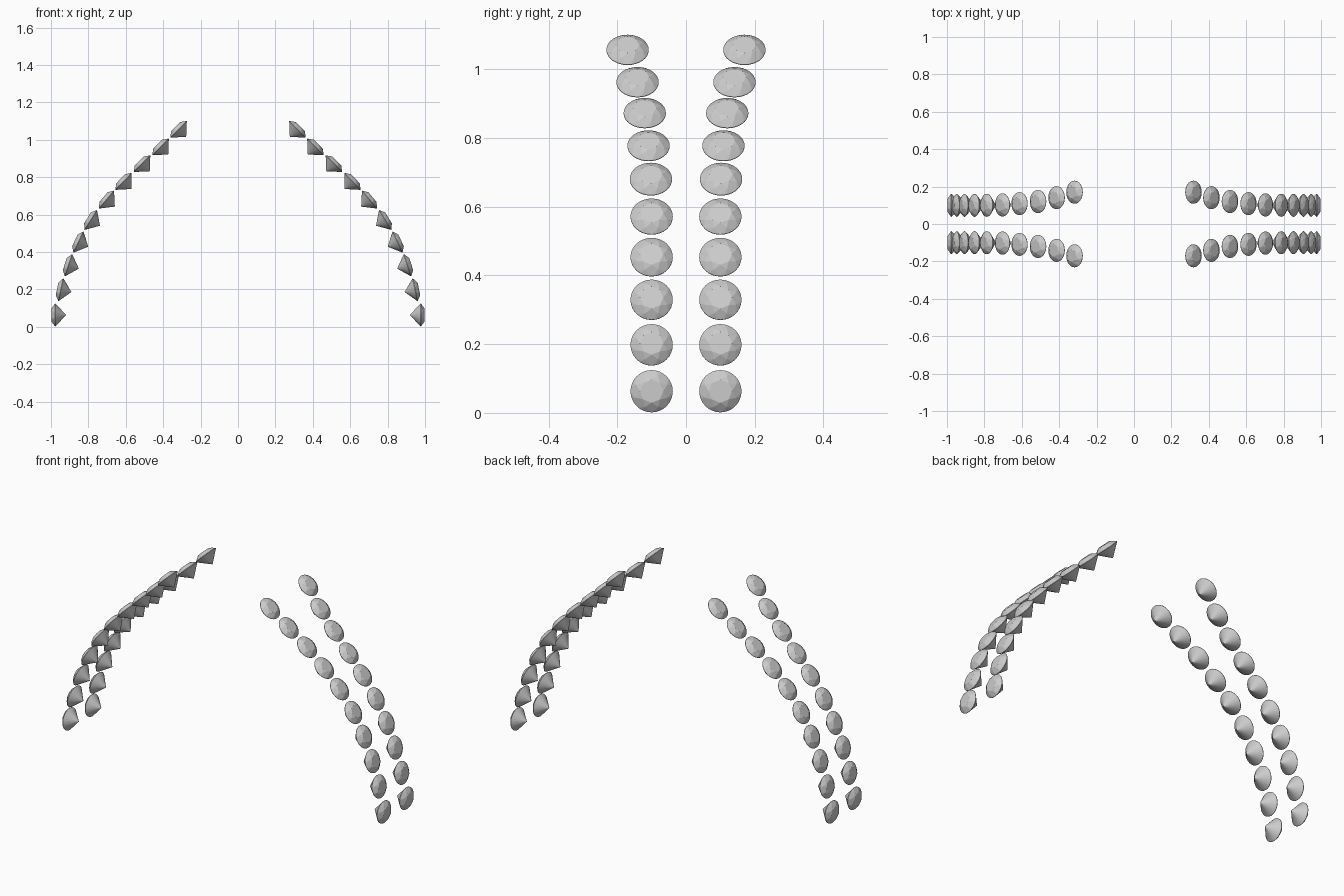
import bpy, bmesh
from math import sin, cos, pi, radians
from mathutils import Matrix

if "Cube" in bpy.data.objects:
    bpy.data.objects.remove(bpy.data.objects["Cube"])

R = 0.0615                      # girdle radius
CROWN, PAVILION = 0.021, 0.058  # heights above and below the girdle


def ring(bm, n, r, z, turn=0.0):
    for i in range(n):
        a = 2 * pi * i / n + turn
        bm.verts.new((r * cos(a), r * sin(a), z))


# Round brilliant cut: table, kite points, thin girdle, pointed pavilion
def brilliant_mesh():
    bm = bmesh.new()
    ring(bm, 8, R * 0.55, CROWN)
    ring(bm, 8, R * 0.80, CROWN * 0.60, pi / 8)
    ring(bm, 32, R, 0.001)
    ring(bm, 32, R, -0.001)
    bm.verts.new((0, 0, -PAVILION))
    bmesh.ops.convex_hull(bm, input=bm.verts[:])
    bmesh.ops.dissolve_limit(bm, angle_limit=0.01, verts=bm.verts[:], edges=bm.edges[:])
    bmesh.ops.recalc_face_normals(bm, faces=bm.faces[:])
    me = bpy.data.meshes.new("round_gem")
    bm.to_mesh(me)
    bm.free()
    return me


# Girdle centre x, y, z and upward tilt of the table, from bottom to top
GEMS = [
    (0.977, 0.100, 0.063, 0), (0.947, 0.100, 0.198, 12),
    (0.906, 0.100, 0.329, 18), (0.853, 0.100, 0.453, 25),
    (0.787, 0.100, 0.571, 32), (0.703, 0.102, 0.680, 40),
    (0.612, 0.109, 0.777, 44), (0.513, 0.120, 0.872, 45),
    (0.414, 0.141, 0.962, 45), (0.318, 0.170, 1.056, 45),
]

# Two mirrored rows of gems on each side of the open arch
gem = brilliant_mesh()
for sx, side in ((1, "right"), (-1, "left")):
    for sy, row in ((-1, "front"), (1, "back")):
        for i, (x, y, z, tilt) in enumerate(GEMS, 1):
            ob = bpy.data.objects.new(f"{side}_{row}_gem_{i}", gem)
            ob.matrix_world = (Matrix.Translation((sx * x, sy * y, z))
                               @ Matrix.Rotation(sx * radians(90 - tilt), 4, 'Y'))
            bpy.context.collection.objects.link(ob)
